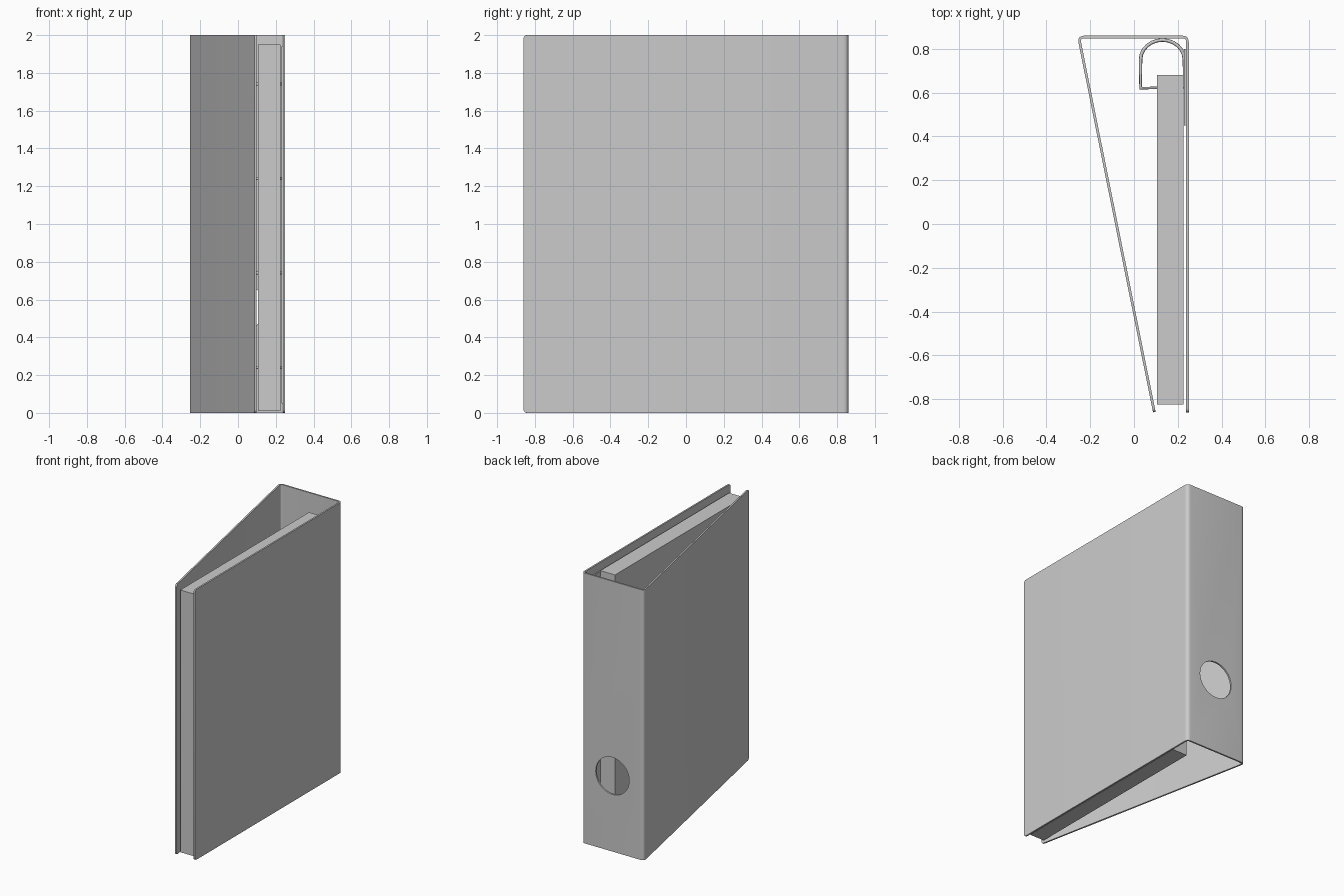
import bpy, bmesh, math
from mathutils import Vector

if "Cube" in bpy.data.objects:
    bpy.data.objects.remove(bpy.data.objects["Cube"])


def material(name, rgb):
    m = bpy.data.materials.new(name)
    m.use_nodes = True
    m.diffuse_color = (*rgb, 1)
    m.node_tree.nodes["Principled BSDF"].inputs["Base Color"].default_value = (*rgb, 1)
    return m


grey = material("light grey", (0.6, 0.6, 0.6))


def add(name, data):
    ob = bpy.data.objects.new(name, data)
    bpy.context.collection.objects.link(ob)
    data.materials.append(grey)
    return ob


def box(name, lo, hi):
    lo, hi = Vector(lo), Vector(hi)
    bm = bmesh.new()
    bmesh.ops.create_cube(bm, size=1)
    bmesh.ops.scale(bm, vec=hi - lo, verts=bm.verts)
    bmesh.ops.translate(bm, vec=(lo + hi) / 2, verts=bm.verts)
    me = bpy.data.meshes.new(name)
    bm.to_mesh(me)
    bm.free()
    return add(name, me)


def rounded(before, corner, after, radius, steps=6):
    """Curved points that replace one corner of the folded cover."""
    c = Vector(corner)
    a = c + (Vector(before) - c).normalized() * radius
    b = c + (Vector(after) - c).normalized() * radius
    ts = [i / steps for i in range(steps + 1)]
    return [a * (1 - t) ** 2 + c * 2 * t * (1 - t) + b * t ** 2 for t in ts]


# Folded cover: a sheet around two soft folds, its outside on the path
front, fold_a, fold_b, end = (0.25, -0.86), (0.25, 0.86), (-0.26, 0.86), (0.087, -0.86)
path = [Vector(front), *rounded(front, fold_a, fold_b, 0.03),
        *rounded(fold_a, fold_b, end, 0.035), Vector(end)]
bm = bmesh.new()
rows = [[bm.verts.new((p.x, p.y, z)) for p in path] for z in (0, 2)]
for i in range(len(path) - 1):
    bm.faces.new((rows[0][i], rows[0][i + 1], rows[1][i + 1], rows[1][i]))
corners = [row[i] for row in rows for i in (0, -1)]
bmesh.ops.bevel(bm, geom=corners, offset=0.018, segments=4, profile=0.5, affect='VERTICES')
me = bpy.data.meshes.new("cover")
bm.to_mesh(me)
bm.free()
cover = add("cover", me)
solid = cover.modifiers.new("thickness", 'SOLIDIFY')
solid.thickness = 0.012
solid.offset = -1

# Finger hole in the spine
bpy.ops.mesh.primitive_cylinder_add(vertices=48, radius=0.137, depth=0.1,
                                    location=(0, 0.86, 0.56), rotation=(math.pi / 2, 0, 0))
cutter = bpy.context.object
cutter.name = "finger_hole_cutter"
cutter.hide_render = True
hole = cover.modifiers.new("finger_hole", 'BOOLEAN')
hole.operation = 'DIFFERENCE'
hole.object = cutter
hole.solver = 'EXACT'
bpy.ops.object.select_all(action='DESELECT')
cover.select_set(True)
bpy.context.view_layer.objects.active = cover
for name in ("thickness", "finger_hole"):
    bpy.ops.object.modifier_apply(modifier=name)
bpy.data.objects.remove(cutter)
bpy.ops.object.shade_smooth_by_angle(angle=math.radians(30))

# Paper block and the mounting plate of the rings
box("paper_stack", (0.105, -0.825, 0.01), (0.225, 0.68, 1.95))
box("ring_plate", (0.229, 0.45, 0.05), (0.238, 0.8, 1.94))

# Four D-shaped rings
arch = [(0.13 + 0.1 * math.cos(a), 0.75 + 0.09 * math.sin(a))
        for a in (math.pi * i / 12 for i in range(13))]
loop = arch + [(0.03, 0.62), (0.23, 0.625)]
for n in range(4):
    cu = bpy.data.curves.new("ring", 'CURVE')
    cu.dimensions = '3D'
    cu.bevel_depth = 0.008
    cu.bevel_resolution = 2
    sp = cu.splines.new('POLY')
    sp.points.add(len(loop) - 1)
    for p, (x, y) in zip(sp.points, loop):
        p.co = (x, y, 0.24 + 0.5 * n, 1)
    sp.use_cyclic_u = True
    add(f"ring_{n + 1}", cu)
